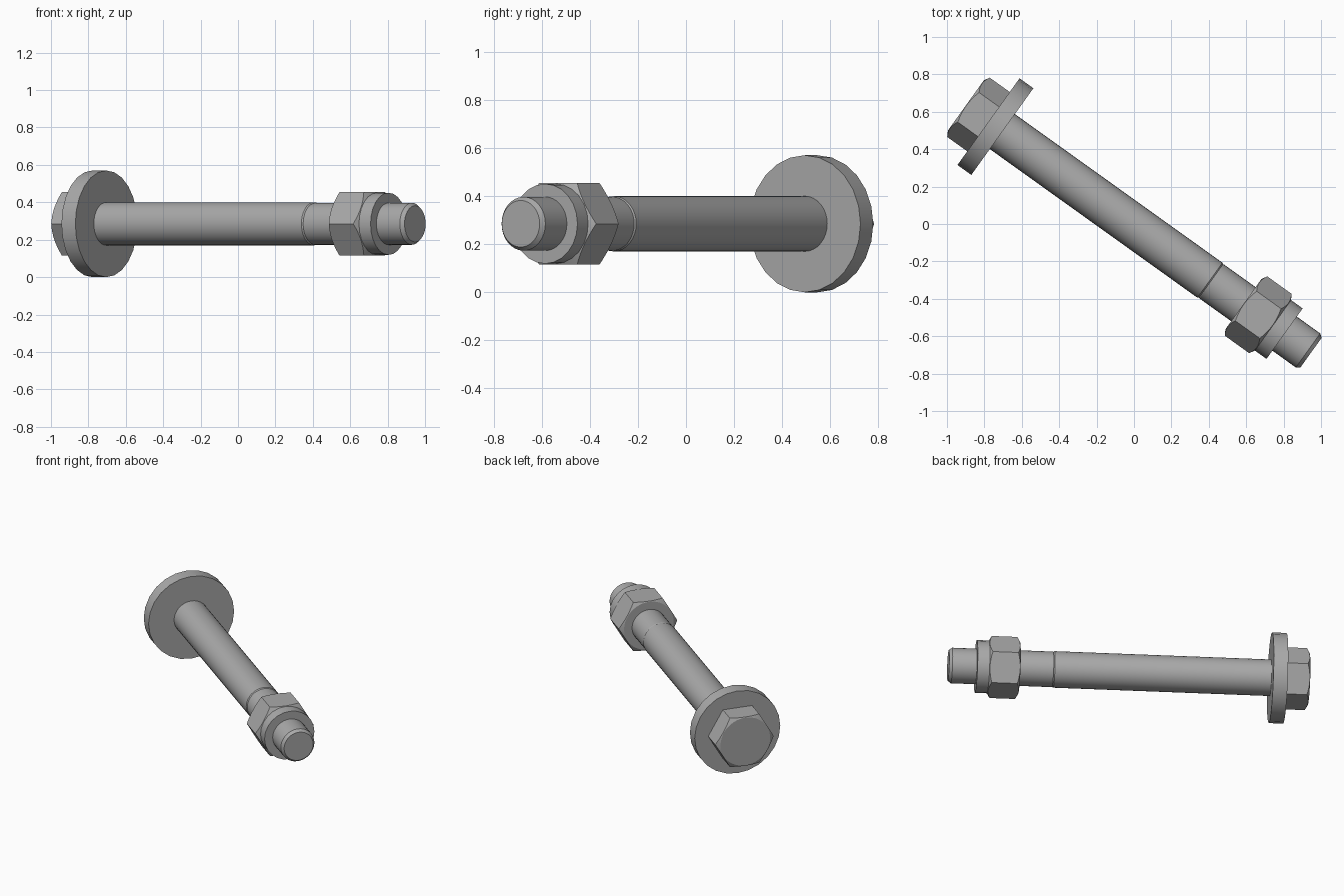
import bpy, bmesh, math
from mathutils import Matrix, Vector

if "Cube" in bpy.data.objects:
    bpy.data.objects.remove(bpy.data.objects["Cube"])

# One plain steel colour
steel = bpy.data.materials.new("grey steel")
steel.use_nodes = True
colour = (0.4, 0.4, 0.4, 1)
steel.diffuse_color = colour
steel.node_tree.nodes["Principled BSDF"].inputs["Base Color"].default_value = colour

# Bolt axis lies level, turned in plan; local z runs from head to tip
ANGLE = math.radians(35.6)
side = Vector((math.sin(ANGLE), math.cos(ANGLE), 0))
axis = Vector((math.cos(ANGLE), -math.sin(ANGLE), 0))
FRAME = Matrix((side, (0, 0, 1), axis)).transposed().to_4x4()
FRAME.translation = side * -0.008 + Vector((0, 0, 0.285))


def lathe(name, profile, sides, turn=0.0):
    """Closed solid turned from (position, radius) pairs along the axis."""
    bm = bmesh.new()
    rings = []
    for s, r in profile:
        angles = [turn + math.tau * i / sides for i in range(sides)]
        rings.append([bm.verts.new((r * math.cos(a), r * math.sin(a), s)) for a in angles])
    bm.faces.new(rings[0][::-1])
    bm.faces.new(rings[-1])
    for low, high in zip(rings, rings[1:]):
        for i in range(sides):
            j = (i + 1) % sides
            bm.faces.new((low[i], low[j], high[j], high[i]))
    mesh = bpy.data.meshes.new(name)
    bm.to_mesh(mesh)
    bm.free()
    mesh.materials.append(steel)
    ob = bpy.data.objects.new(name, mesh)
    bpy.context.collection.objects.link(ob)
    ob.matrix_world = FRAME
    return ob


def activate(ob):
    bpy.ops.object.select_all(action='DESELECT')
    ob.select_set(True)
    bpy.context.view_layer.objects.active = ob


def smooth(ob, degrees=28):
    activate(ob)
    bpy.ops.object.shade_smooth_by_angle(angle=math.radians(degrees))


def chamfered_hex(name, start, end, cone):
    """Hexagonal prism whose corners are trimmed by a turned cone shape."""
    ob = lathe(name, [(start, 0.195), (end, 0.195)], 6)
    cutter = lathe(name + "_cutter", cone, 48)
    cutter.hide_render = True
    mod = ob.modifiers.new("chamfer", 'BOOLEAN')
    mod.operation = 'INTERSECT'
    mod.solver = 'EXACT'
    mod.object = cutter
    activate(ob)
    bpy.ops.object.modifier_apply(modifier=mod.name)
    bpy.data.objects.remove(cutter)
    smooth(ob, 15)


# Head: hexagon chamfered on its outer end, over a wide round flange
chamfered_hex("head", -1.1, -0.94, [(-1.1, 0.165), (-1.08, 0.2), (-0.94, 0.2)])
smooth(lathe("flange", [(-0.951, 0.285), (-0.86, 0.285)], 24))

# Plain shank, then the slightly thinner threaded end with a chamfered tip
smooth(lathe("shank", [(-0.87, 0.115), (0.505, 0.115), (0.515, 0.108)], 32))
smooth(lathe("threaded_end", [(0.51, 0.108), (0.516, 0.112), (1.15, 0.112), (1.17, 0.097)], 32))

# Lock nut: hexagon chamfered at both ends with a round collar
chamfered_hex("nut", 0.725, 0.92,
              [(0.725, 0.165), (0.745, 0.2), (0.9, 0.2), (0.92, 0.165)])
smooth(lathe("nut_collar", [(0.91, 0.166), (0.996, 0.166)], 24))
